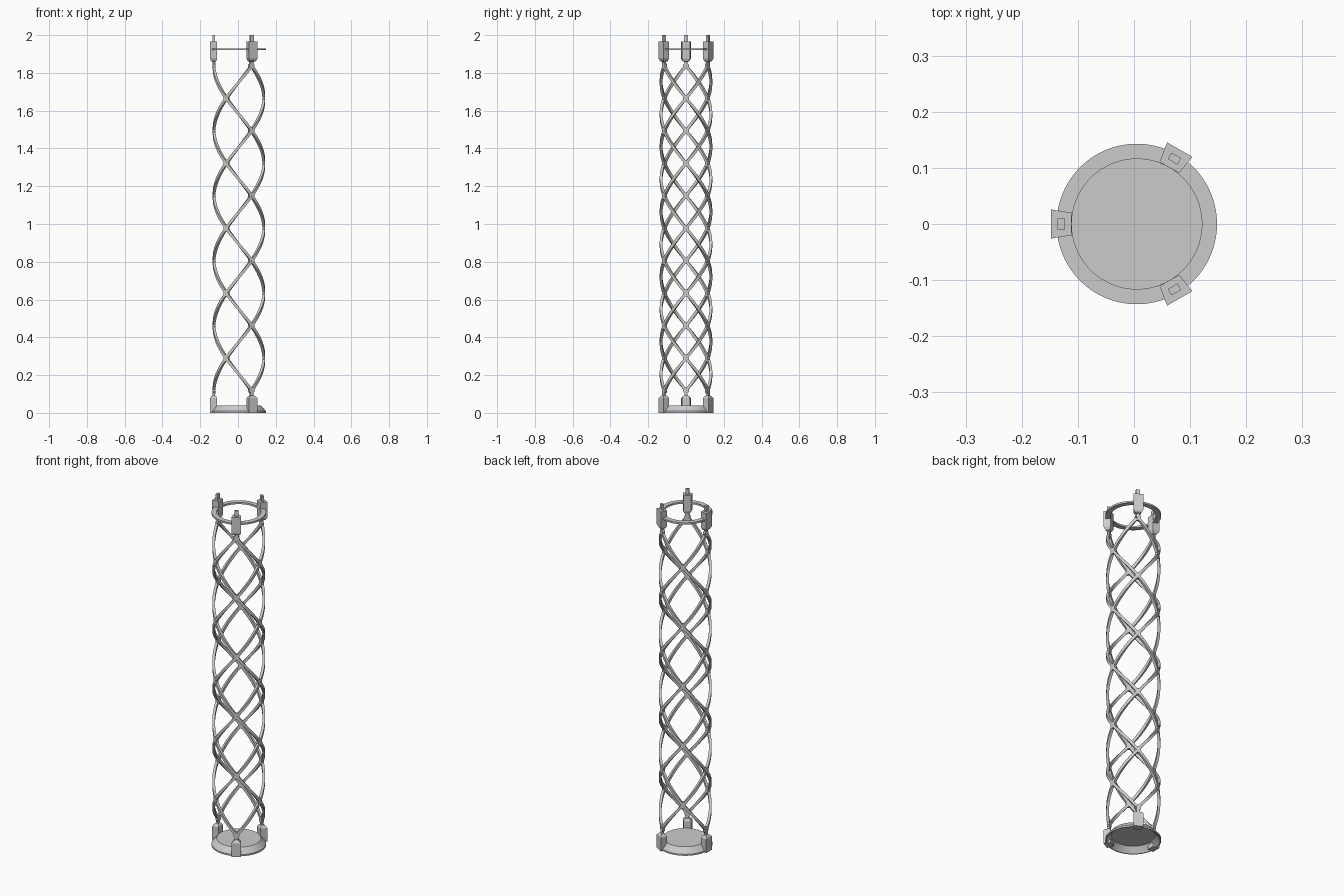
import bpy, bmesh
from math import sin, cos, pi, radians, sqrt

if "Cube" in bpy.data.objects:
    bpy.data.objects.remove(bpy.data.objects["Cube"])

CX = 0.005                       # axis offset that centres the bounding box
R_IN, R_OUT = 0.125, 0.139       # lattice shell
R_MID = (R_IN + R_OUT) / 2
Z0, STEP, N = 0.118, 0.172, 10   # first crossing, rise per 60 degrees, steps
POSTS = [radians(a) for a in (60, 180, 300)]


def make_object(name, bm, smooth=None):
    bmesh.ops.recalc_face_normals(bm, faces=bm.faces[:])
    me = bpy.data.meshes.new(name)
    bm.to_mesh(me)
    bm.free()
    ob = bpy.data.objects.new(name, me)
    bpy.context.collection.objects.link(ob)
    if smooth:
        bpy.context.view_layer.objects.active = ob
        ob.select_set(True)
        bpy.ops.object.shade_smooth_by_angle(angle=radians(smooth))
        ob.select_set(False)
    return ob


def polar(r, t, a, z):
    """Point at radius r and tangential offset t around angle a."""
    return (CX + r * cos(a) - t * sin(a), r * sin(a) + t * cos(a), z)


def loft(bm, sections):
    """Skin a list of equal-length point loops and cap both ends."""
    loops = [[bm.verts.new(p) for p in s] for s in sections]
    n = len(loops[0])
    for a, b in zip(loops, loops[1:]):
        for i in range(n):
            bm.faces.new((a[i], a[(i + 1) % n], b[(i + 1) % n], b[i]))
    bm.faces.new(loops[0])
    bm.faces.new(loops[-1])


def revolve(name, profile, segs=96):
    """Revolve a closed (r, z) profile; points with r = 0 merge on the axis."""
    bm = bmesh.new()
    rings = [[bm.verts.new(polar(r, 0, 2 * pi * k / segs, z)) for r, z in profile]
             for k in range(segs)]
    n = len(profile)
    for k in range(segs):
        a, b = rings[k], rings[(k + 1) % segs]
        for i in range(n):
            j = (i + 1) % n
            if profile[i][0] or profile[j][0]:
                bm.faces.new((a[i], a[j], b[j], b[i]))
    bmesh.ops.remove_doubles(bm, verts=bm.verts[:], dist=1e-6)
    return make_object(name, bm, 30)


def post(name, angle, rows):
    """Wedge-shaped post from rows of (z, inner r, outer r, inner half, outer half)."""
    bm = bmesh.new()
    loft(bm, [[polar(ri, -hi, angle, z), polar(ro, -ho, angle, z),
               polar(ro, ho, angle, z), polar(ri, hi, angle, z)]
              for z, ri, ro, hi, ho in rows])
    make_object(name, bm)


# base: hollow flared skirt with a flat deck
revolve("base_plate", [(0, 0.04), (0.116, 0.04), (0.143, 0.009), (0.143, 0),
                       (0.138, 0), (0.112, 0.031), (0, 0.031)])
# thin flat ring at the top
revolve("top_ring", [(0.116, 1.92), (0.143, 1.92), (0.143, 1.93), (0.116, 1.93)])

# feet and head posts
stem = (R_IN + 0.001, R_OUT + 0.001, 0.009, 0.009)
for i, a in enumerate(POSTS):
    block = (0.116, 0.153, 0.020, 0.026)
    neck = (0.121, 0.147, 0.015, 0.017)
    pin = (0.128, 0.141, 0.010, 0.010)
    post(f"foot_{i}", a, [(0, *block), (0.078, *block), (0.088, *neck),
                          (0.092, *stem), (Z0 + 0.006, *stem)])
    post(f"head_{i}", a, [(1.832, *stem), (1.858, *stem), (1.862, *neck),
                          (1.875, *block), (1.967, *block), (1.967, *pin), (2.0, *pin)])

# helical strands, three in each direction
HALF = 0.0075
rise = STEP / (R_MID * pi / 3)
tx, tz = 1 / sqrt(1 + rise ** 2), rise / sqrt(1 + rise ** 2)
for d in (1, -1):
    for i, a0 in enumerate(POSTS):
        bm = bmesh.new()
        secs = []
        for k in range(N * 12 + 1):
            s = k / 12
            a, z = a0 + d * s * pi / 3, Z0 + s * STEP
            w = HALF * tz
            h = -d * HALF * tx
            secs.append([polar(R_IN, -w, a, z - h), polar(R_OUT, -w, a, z - h),
                         polar(R_OUT, w, a, z + h), polar(R_IN, w, a, z + h)])
        loft(bm, secs)
        make_object(f"strand_{'left' if d > 0 else 'right'}_{i}", bm, 30)

# filleted webs where strands cross
bm = bmesh.new()
web = [(.005, .018), (.015, .0055), (.015, -.0055), (.005, -.018),
       (-.005, -.018), (-.015, -.0055), (-.015, .0055), (-.005, .018)]
for k in range(N + 1):
    for a0 in POSTS:
        a, z = a0 + (k % 2) * pi / 3, Z0 + k * STEP
        loft(bm, [[polar(r * cos(t / r), r * sin(t / r), a, z + dz) for t, dz in web]
                  for r in (R_IN, R_OUT)])
make_object("crossing_webs", bm)
